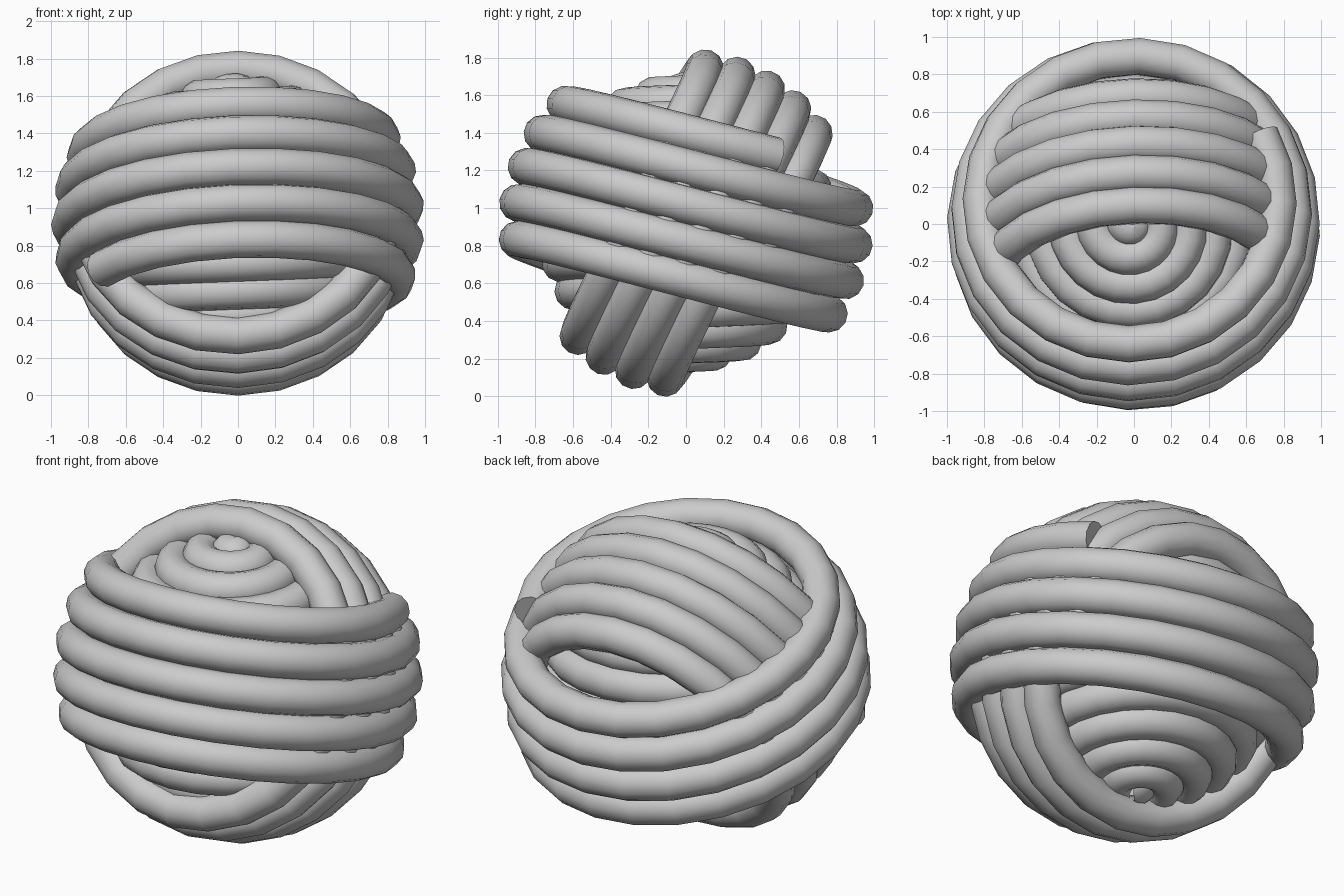
import bpy
from math import sin, cos, radians
from mathutils import Vector

if "Cube" in bpy.data.objects:
    bpy.data.objects.remove(bpy.data.objects["Cube"])

CENTER = Vector((0, 0, 0.92))
STRAND = 0.1          # strand radius
STEPS = 24            # segments per turn
X = Vector((1, 0, 0))


def wind(name, radius, axis, side, t0, turns, lat0, pitch):
    """Strand wound on a sphere: latitude falls by `pitch` degrees per turn about `axis`."""
    axis, side = Vector(axis).normalized(), Vector(side).normalized()
    cu = bpy.data.curves.new(name, 'CURVE')
    cu.dimensions = '3D'
    cu.bevel_depth = STRAND
    cu.bevel_resolution = 4
    cu.use_fill_caps = True
    n = int(turns * STEPS)
    sp = cu.splines.new('POLY')
    sp.points.add(n)
    for i, p in enumerate(sp.points):
        k = i / STEPS
        t, lat = radians(t0 + 360 * k), radians(lat0 - pitch * k)
        v = cos(lat) * (cos(t) * X + sin(t) * side) + sin(lat) * axis
        p.co = (*(CENTER + radius * v), 1)
    ob = bpy.data.objects.new(name, cu)
    bpy.context.collection.objects.link(ob)
    # turn into a smooth mesh with sharp end caps
    bpy.ops.object.select_all(action='DESELECT')
    ob.select_set(True)
    bpy.context.view_layer.objects.active = ob
    bpy.ops.object.convert(target='MESH')
    bpy.ops.object.shade_smooth_by_angle(angle=radians(50))


# inner ball: pole-to-pole spiral about the vertical axis
wind("inner_winding", 0.70, (0, 0, 1), (0, -1, 0), 60, 13.5, 90, 13.33)

# middle band: steep loops over the top and under the bottom
a = radians(61.7)
wind("middle_winding", 0.83, (0, sin(a), -cos(a)), (0, cos(a), sin(a)), 0, 4.5, 29.7, 12)

# outer band: slightly tilted loops round the equator
b = radians(16.5)
wind("outer_winding", 0.90, (0, sin(b), cos(b)), (0, -cos(b), sin(b)), -28, 4.5, 32.1, 12.5)
